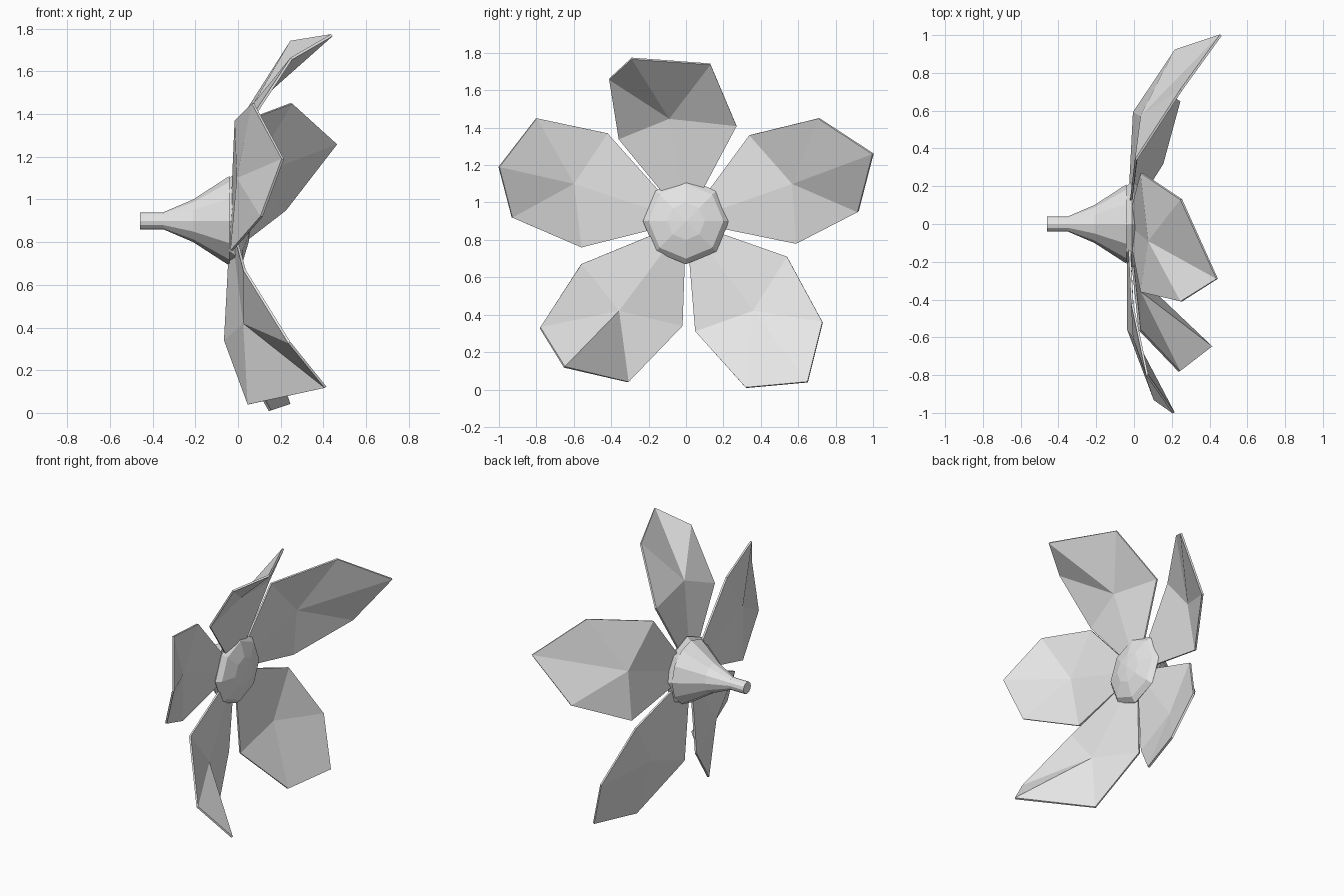
import bpy
import bmesh
from math import sin, cos, tau
from mathutils import Vector

if "Cube" in bpy.data.objects:
    bpy.data.objects.remove(bpy.data.objects["Cube"], do_unlink=True)

# Single pale grey material
grey = bpy.data.materials.new("pale grey")
grey.use_nodes = True
grey.diffuse_color = (0.8, 0.8, 0.8, 1)
grey.node_tree.nodes["Principled BSDF"].inputs["Base Color"].default_value = grey.diffuse_color

CENTRE = Vector((-0.03, 0, 0.9))  # where the petals meet


def finish(name, bm):
    """Turn a bmesh into a flat shaded, coloured object."""
    mesh = bpy.data.meshes.new(name)
    bm.to_mesh(mesh)
    bm.free()
    mesh.materials.append(grey)
    obj = bpy.data.objects.new(name, mesh)
    bpy.context.collection.objects.link(obj)
    return obj


def turned(name, profile, sides):
    """Sweep (x, radius) points around the flower's x axis and cap the ends."""
    bm = bmesh.new()
    rings = []
    for x, radius in profile:
        ring = []
        for i in range(sides):
            a = tau * i / sides
            ring.append(bm.verts.new((x, radius * cos(a), CENTRE.z + radius * sin(a))))
        rings.append(ring)
    for low, high in zip(rings, rings[1:]):
        for i in range(sides):
            j = (i + 1) % sides
            bm.faces.new((low[i], low[j], high[j], high[i]))
    bm.faces.new(rings[0])
    bm.faces.new(rings[-1])
    bmesh.ops.remove_doubles(bm, verts=bm.verts, dist=0.0005)
    bmesh.ops.recalc_face_normals(bm, faces=bm.faces)
    return finish(name, bm)


def petal(name, middle, rim):
    """Fan of flat triangles from a middle point to the rim and the flower centre."""
    bm = bmesh.new()
    hub = bm.verts.new(middle)
    edge = [bm.verts.new(p) for p in [CENTRE] + rim]
    for i, v in enumerate(edge):
        bm.faces.new((hub, v, edge[(i + 1) % len(edge)]))
    obj = finish(name, bm)
    thick = obj.modifiers.new("thickness", "SOLIDIFY")
    thick.thickness = 0.012
    thick.offset = 0
    return obj


# Stem flaring into the cup behind the petals
turned("stem_cup", [(-0.46, 0.04), (-0.35, 0.04), (-0.21, 0.1), (-0.04, 0.21)], 12)

# Faceted dome at the flower's heart
turned("flower_heart", [(-0.04, 0.2), (-0.01, 0.23), (0.02, 0.2),
                        (0.05, 0.1), (0.06, 0.0001)], 8)

# Petals: middle point, then rim points running anticlockwise
petal("top_petal", (0.08, -0.09, 1.45),
      [(0.04, 0.27, 1.41), (0.25, 0.13, 1.74), (0.44, -0.29, 1.77),
       (0.25, -0.41, 1.66), (0.04, -0.36, 1.34)])
petal("upper_front_petal", (0, -0.6, 1.1),
      [(-0.01, -0.42, 1.37), (0.07, -0.8, 1.45), (0.21, -1, 1.19),
       (0.11, -0.93, 0.92), (-0.03, -0.56, 0.76)])
petal("lower_front_petal", (0.03, -0.36, 0.42),
      [(0.03, -0.56, 0.67), (0.24, -0.78, 0.33), (0.41, -0.65, 0.12),
       (0.05, -0.31, 0.04), (-0.06, -0.02, 0.34)])
petal("lower_back_petal", (0.01, 0.36, 0.42),
      [(-0.02, 0.05, 0.31), (0.15, 0.32, 0.01), (0.24, 0.65, 0.04),
       (0.13, 0.73, 0.36), (0, 0.54, 0.71)])
petal("upper_back_petal", (0.04, 0.57, 1.1),
      [(0, 0.59, 0.78), (0.22, 0.92, 0.95), (0.46, 1, 1.26),
       (0.25, 0.71, 1.45), (0.01, 0.34, 1.36)])
